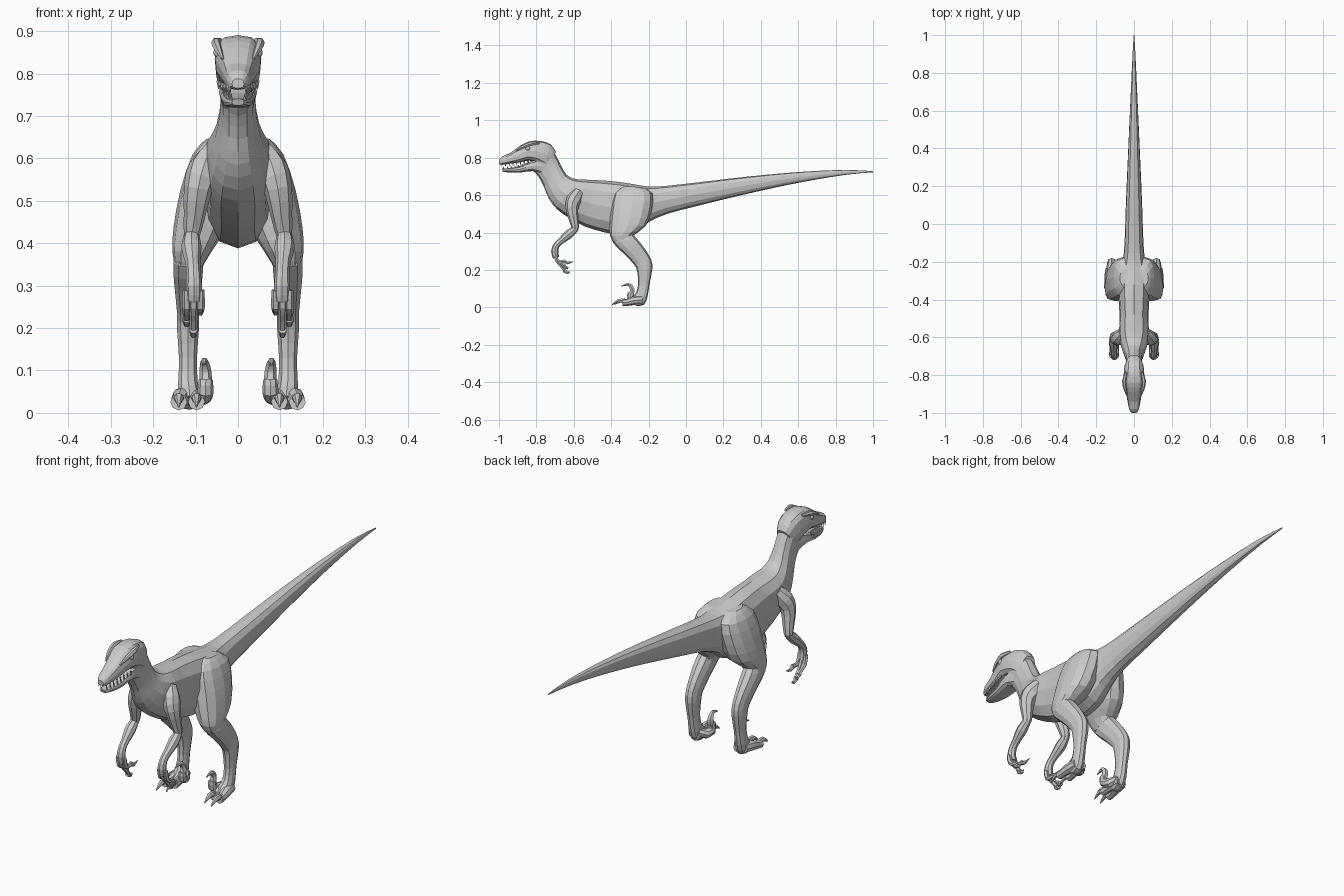
import bpy, bmesh, math
from mathutils import Vector as V


def smooth_rows(rows, n):
    """Catmull-Rom interpolation between rows of numbers."""
    out = []
    for i in range(len(rows) - 1):
        a, b, c, d = (rows[max(i - 1, 0)], rows[i], rows[i + 1], rows[min(i + 2, len(rows) - 1)])
        for k in range(n):
            t = k / n
            out.append([0.5 * (2 * q + (r - p) * t + (2 * p - 5 * q + 4 * r - s) * t * t
                               + (3 * q - p - 3 * r + s) * t ** 3) for p, q, r, s in zip(a, b, c, d)])
    return out + [list(rows[-1])]


def skin(name, rings, mirror=False):
    """Skin closed rings of points into one capped mesh."""
    bm = bmesh.new()
    loops = [[bm.verts.new(p) for p in r] for r in rings]
    n = len(loops[0])
    for a, b in zip(loops, loops[1:]):
        for i in range(n):
            bm.faces.new((a[i], a[(i + 1) % n], b[(i + 1) % n], b[i]))
    bm.faces.new(loops[0])
    bm.faces.new(loops[-1])
    bmesh.ops.recalc_face_normals(bm, faces=bm.faces)
    me = bpy.data.meshes.new(name)
    bm.to_mesh(me)
    bm.free()
    ob = bpy.data.objects.new(name, me)
    bpy.context.collection.objects.link(ob)
    if mirror:
        ob.modifiers.new("mirror", 'MIRROR').use_mirror_merge = False
    return ob


def slices(name, rows, sides=12, power=0.85, taper=0.0, n=2, mirror=False):
    """Loft slices given as (y1, z1, y2, z2, centre x, half width) seen from the side."""
    rings = []
    for y1, z1, y2, z2, cx, w in smooth_rows(rows, n):
        c, h = V((cx, (y1 + y2) / 2, (z1 + z2) / 2)), V((0, (y1 - y2) / 2, (z1 - z2) / 2))
        ring = []
        for k in range(sides):
            t = 2 * math.pi * k / sides
            s, co = math.sin(t), math.cos(t)
            x = math.copysign(abs(s) ** power, s) * w * (1 + taper * co)
            ring.append(c + V((x, 0, 0)) + h * math.copysign(abs(co) ** power, co))
        rings.append(ring)
    return skin(name, rings, mirror)


def tube(name, rows, sides=8, n=2, wide=1.0):
    """Mirrored tube along (x, y, z, radius) points."""
    pts = smooth_rows(rows, n)
    rings = []
    for i, p in enumerate(pts):
        a, b = pts[max(i - 1, 0)], pts[min(i + 1, len(pts) - 1)]
        t = (V(b[:3]) - V(a[:3])).normalized()
        u = (V((1, 0, 0)) - t * t.x).normalized()
        v = t.cross(u)
        rings.append([V(p[:3]) + (u * math.cos(q) * wide + v * math.sin(q)) * p[3]
                      for q in (2 * math.pi * k / sides for k in range(sides))])
    return skin(name, rings, True)


# neck, torso and tail in one skin
slices("body", [
    (-.735, .86, -.83, .745, 0, .045), (-.70, .82, -.79, .70, 0, .042),
    (-.672, .765, -.76, .645, 0, .043), (-.64, .71, -.735, .585, 0, .054),
    (-.60, .688, -.69, .525, 0, .07), (-.55, .683, -.62, .475, 0, .08),
    (-.48, .68, -.54, .432, 0, .076), (-.40, .675, -.44, .402, 0, .08),
    (-.32, .665, -.35, .388, 0, .085), (-.25, .653, -.26, .41, 0, .078),
    (-.19, .645, -.20, .455, 0, .06), (-.10, .65, -.10, .50, 0, .05),
    (.08, .67, .08, .547, 0, .044), (.34, .70, .34, .61, 0, .033),
    (.61, .724, .61, .668, 0, .021), (.85, .735, .85, .708, 0, .010),
    (1.0, .728, 1.0, .722, 0, .002)], taper=0.1)

# skull with upper jaw
slices("skull", [
    (-.695, .83, -.74, .74, 0, .035), (-.725, .873, -.76, .75, 0, .048),
    (-.78, .89, -.79, .77, 0, .054), (-.84, .887, -.84, .785, 0, .054),
    (-.89, .862, -.885, .775, 0, .044), (-.94, .825, -.94, .768, 0, .034),
    (-.98, .808, -.98, .762, 0, .026), (-1.0, .788, -1.0, .766, 0, .014)], power=0.7, taper=-0.08)

# lower jaw
slices("lower_jaw", [
    (-.75, .80, -.76, .70, 0, .038), (-.82, .785, -.82, .728, 0, .045),
    (-.89, .755, -.89, .72, 0, .037), (-.95, .744, -.95, .721, 0, .027),
    (-.985, .741, -.98, .725, 0, .014)], power=0.7)

# brow ridges, eyes and nostril bumps
tube("brow_ridge", [(.042, -.785, .878, .006), (.052, -.83, .874, .011),
                    (.046, -.875, .856, .009), (.036, -.91, .835, .003)], sides=6)
for s in (-1, 1):
    bpy.ops.mesh.primitive_uv_sphere_add(segments=10, ring_count=6, radius=.013,
                                         location=(s * .046, -.845, .850))
    bpy.context.object.name = "eye"

# teeth, upper and lower rows
for i in range(8):
    f = i / 7
    y, x = -.985 + .14 * f, .019 + .027 * f
    z = .768 + .012 * f
    tube("upper_tooth", [(x, y, z + .004, .005), (x, y, z - .016, .001)], sides=4, n=1)
    if i < 6:
        tube("lower_tooth", [(x - .003, y + .011, .737 + .018 * f, .004),
                             (x - .003, y + .009, .753 + .018 * f, .001)], sides=4, n=1)

# hind legs: thigh, shin and upright foot bone
slices("thigh", [
    (-.33, .648, -.24, .643, .045, .03), (-.385, .61, -.18, .61, .055, .052),
    (-.40, .53, -.183, .52, .07, .066), (-.408, .44, -.215, .435, .09, .062),
    (-.405, .38, -.28, .385, .108, .047), (-.385, .34, -.28, .36, .115, .034)], mirror=True)
slices("shin", [
    (-.385, .40, -.31, .42, .112, .03), (-.39, .345, -.265, .37, .117, .037),
    (-.33, .285, -.225, .32, .118, .033), (-.277, .228, -.187, .258, .118, .027),
    (-.262, .195, -.18, .205, .118, .027), (-.256, .13, -.195, .125, .118, .022),
    (-.266, .08, -.205, .06, .118, .024), (-.29, .055, -.225, .013, .115, .027),
    (-.305, .04, -.265, .008, .115, .022)], sides=10, mirror=True)

# walking toes with claws
for x, y in ((.134, 0), (.103, .012)):
    dx = (x - .118) * .35
    tube("toe", [(x - dx, -.235 + y, .04, .022), (x, -.28 + y, .036, .023), (x + dx, -.315 + y, .027, .018),
                 (x + dx, -.338 + y, .026, .020)], sides=8)
    tube("toe_claw", [(x + dx, -.325 + y, .032, .013), (x + dx, -.36 + y, .036, .011),
                      (x + dx, -.395 + y, .014, .002)], sides=6)

# raised inner toe with sickle claw
tube("sickle_toe", [(.105, -.235, .05, .018), (.083, -.265, .038, .021), (.077, -.295, .05, .019),
                    (.076, -.295, .078, .017)])
tube("sickle_claw", [(.076, -.293, .068, .015), (.077, -.288, .098, .014), (.079, -.308, .122, .009),
                     (.080, -.345, .113, .002)], sides=6, n=3)

# arms
tube("upper_arm", [(.055, -.575, .615, .030), (.078, -.60, .575, .040), (.094, -.61, .53, .034),
                   (.102, -.60, .47, .026), (.108, -.592, .425, .020), (.109, -.60, .405, .014)])
tube("forearm", [(.109, -.585, .425, .016), (.110, -.625, .392, .024), (.107, -.665, .358, .018),
                 (.105, -.692, .332, .017), (.104, -.702, .30, .019), (.104, -.695, .265, .017)])

# three fingers with hooked claws
for x, reach, drop in ((.089, -.60, .243), (.105, -.62, .190), (.121, -.635, .215)):
    mid = (drop + .265) / 2
    tube("finger", [(x, -.70, .29, .010), (x, -.69, .25, .011), (x, -.665, mid - .008, .009),
                    (x, -.645, drop + .004, .010)], sides=6)
    tube("finger_claw", [(x, -.655, drop + .006, .010), (x, -.632, drop - .006, .008),
                         (x, reach, drop + .002, .001)], sides=6)
